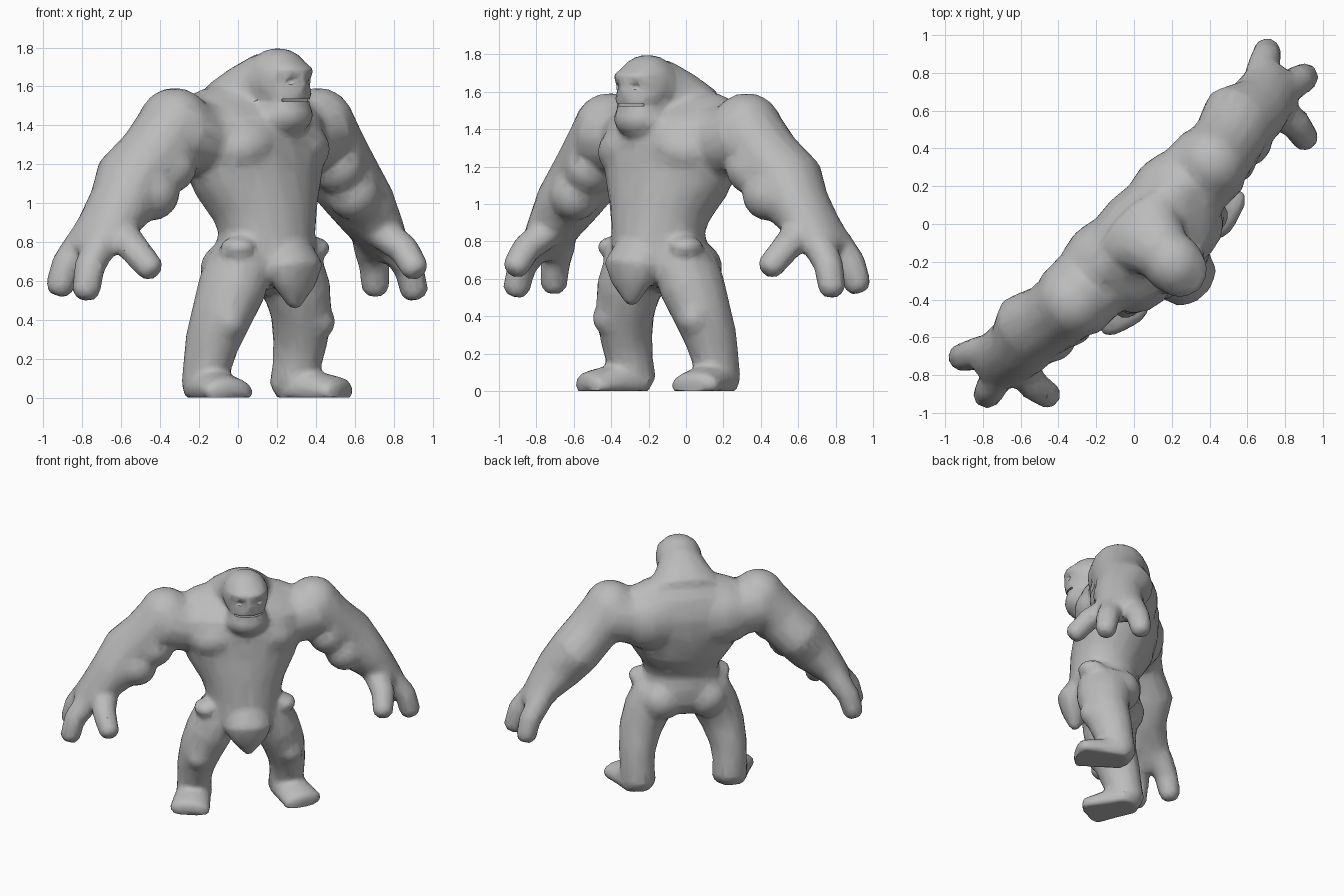
import bpy, bmesh, math
from mathutils import Matrix, Vector

if "Cube" in bpy.data.objects:
    bpy.data.objects.remove(bpy.data.objects["Cube"], do_unlink=True)

stone = bpy.data.materials.new("stone_grey")
stone.use_nodes = True
GREY = (0.5, 0.5, 0.5, 1)
stone.diffuse_color = GREY
stone.node_tree.nodes["Principled BSDF"].inputs["Base Color"].default_value = GREY

bm = bmesh.new()


# sections are (side, forward, height, half width, half depth)
def loft(sections, axis, sign=1, sides=14, cap=0.5):
    """Tube through the sections, with rounded ends; axis is the width direction."""
    pts = [Vector((s * sign, -f, z)) for s, f, z, _, _ in sections]
    rad = [(a, b) for *_, a, b in sections]
    ends = []
    for i, j in ((0, 1), (-1, -2)):
        out = (pts[i] - pts[j]).normalized()
        a, b = rad[i]
        ends.append((pts[i] + out * min(a, b) * cap, (a * 0.6, b * 0.6)))
    pts = [ends[0][0]] + pts + [ends[1][0]]
    rad = [ends[0][1]] + rad + [ends[1][1]]
    rings = []
    for i, p in enumerate(pts):
        t = (pts[min(i + 1, len(pts) - 1)] - pts[max(i - 1, 0)]).normalized()
        u = Vector(axis)
        u = (u - t * u.dot(t)).normalized()
        v = t.cross(u)
        a, b = rad[i]
        turn = [2 * math.pi * k / sides for k in range(sides)]
        rings.append([bm.verts.new(p + u * a * math.cos(w) + v * b * math.sin(w)) for w in turn])
    for r, q in zip(rings, rings[1:]):
        for k in range(sides):
            n = (k + 1) % sides
            bm.faces.new((r[k], r[n], q[n], q[k]))
    bm.faces.new(rings[0][::-1])
    bm.faces.new(rings[-1])


def ball(s, f, z, a, b, c, tilt=0):
    m = Matrix.Translation((s, -f, z)) @ Matrix.Rotation(tilt, 4, 'Y') @ Matrix.Diagonal((a, b, c, 1))
    bmesh.ops.create_uvsphere(bm, u_segments=14, v_segments=9, radius=1, matrix=m)


SIDE, DEPTH = (1, 0, 0), (0, 1, 0)

# torso, from pelvis to shoulders
loft([(0, .22, .58, .22, .17), (0, .20, .67, .27, .24), (0, .20, .76, .27, .25),
      (0, .21, .85, .26, .24), (0, .20, .95, .29, .25), (0, .145, 1.10, .38, .28),
      (0, .12, 1.25, .42, .29), (0, .10, 1.40, .45, .28), (0, .08, 1.50, .38, .22),
      (0, .10, 1.57, .28, .16)], SIDE, sides=20, cap=0.2)
ball(0, .0, 1.30, .20, .16, .22)

# nape rising into the head
loft([(0, .04, 1.50, .29, .18), (0, .12, 1.58, .21, .16), (0, .23, 1.64, .155, .15)], SIDE, cap=0.3)

# loincloth bulge ending in a point
loft([(0, .36, .78, .13, .10), (0, .41, .67, .17, .13), (0, .41, .58, .13, .09),
      (0, .41, .475, .04, .04)], SIDE)

# head, brow, nose, lip and jaw
ball(0, .29, 1.635, .165, .18, .165)
ball(0, .35, 1.68, .15, .145, .05)
ball(0, .42, 1.61, .045, .07, .085)
ball(0, .35, 1.56, .14, .135, .05)
ball(0, .345, 1.455, .15, .14, .11)

for side in (1, -1):
    # chest, shoulder blade, trapezius, buttock and hip flap
    ball(side * .18, .22, 1.30, .21, .18, .15, side * .3)
    ball(side * .25, .0, 1.32, .25, .19, .22)
    ball(side * .25, .04, 1.48, .21, .13, .11, side * .3)
    ball(side * .15, .07, .66, .15, .13, .14)
    ball(side * .27, .27, .77, .09, .10, .06)

    # shoulder yoke, from the breast out to the deltoid
    loft([(.22, .07, 1.33, .23, .20), (.40, .06, 1.34, .22, .20), (.54, .06, 1.37, .22, .20)],
         DEPTH, side)
    ball(side * .52, .06, 1.40, .19, .20, .195)

    # arm down to the palm
    loft([(.53, .06, 1.38, .20, .19), (.66, .04, 1.24, .19, .18), (.78, .0, 1.12, .205, .18),
          (.88, .03, .99, .18, .165), (1.0, .01, .86, .165, .12), (1.08, -.02, .76, .165, .09)],
         DEPTH, side)

    # biceps and forearm swell
    ball(side * .61, .11, 1.19, .14, .15, .14)
    ball(side * .73, .11, 1.05, .14, .14, .14)

    # two fingers and a thumb
    loft([(1.04, -.09, .80, .09, .09), (1.12, -.13, .68, .085, .08), (1.15, -.15, .56, .075, .075)],
         DEPTH, side, 8)
    loft([(1.05, .06, .80, .09, .09), (1.16, .08, .67, .085, .08), (1.195, .09, .54, .075, .075)],
         DEPTH, side, 8)
    loft([(.95, .08, .86, .10, .09), (.98, .23, .76, .085, .08), (.96, .33, .66, .075, .075)],
         SIDE, side, 8)

    # leg, with a knee pad
    loft([(.18, .19, .70, .15, .19), (.235, .19, .56, .165, .19), (.29, .17, .42, .15, .165),
          (.32, .13, .28, .13, .15), (.325, .10, .16, .12, .13), (.32, .08, .05, .125, .125)],
         SIDE, side)
    ball(side * .32, .27, .39, .09, .08, .09)

    # foot with a blunt toe end
    loft([(.31, .05, .05, .12, .09), (.35, .18, .05, .13, .095), (.40, .34, .03, .145, .075)],
         SIDE, side, 12, 0.4)

bmesh.ops.recalc_face_normals(bm, faces=bm.faces)
mesh = bpy.data.meshes.new("body")
bm.to_mesh(mesh)
bm.free()
body = bpy.data.objects.new("body", mesh)
bpy.context.collection.objects.link(body)
bpy.context.view_layer.objects.active = body
body.select_set(True)


def modify(kind, **settings):
    m = body.modifiers.new(kind.lower(), kind)
    for key, value in settings.items():
        setattr(m, key, value)
    bpy.ops.object.modifier_apply(modifier=m.name)


# fuse the masses into one skin and reduce it
modify('REMESH', mode='VOXEL', voxel_size=0.018)
modify('SMOOTH', factor=0.5, iterations=10)
modify('DECIMATE', ratio=0.13)

# mouth slit and eye sockets
bm = bmesh.new()
bmesh.ops.create_cube(bm, matrix=Matrix.Translation((0, -.46, 1.53)) @ Matrix.Diagonal((.20, .11, .012, 1)))
for side in (1, -1):
    ball(side * .085, .475, 1.625, .04, .04, .025)
cut_mesh = bpy.data.meshes.new("face_cutter")
bm.to_mesh(cut_mesh)
bm.free()
cutter = bpy.data.objects.new("face_cutter", cut_mesh)
cutter.hide_render = True
bpy.context.collection.objects.link(cutter)
modify('BOOLEAN', operation='DIFFERENCE', solver='EXACT', object=cutter)
bpy.data.objects.remove(cutter, do_unlink=True)

# flat soles, then turn the figure to its diagonal stance
for v in body.data.vertices:
    v.co.z = max(v.co.z, 0)
body.data.transform(Matrix.Rotation(math.pi / 4, 4, 'Z'))
body.data.materials.clear()
body.data.materials.append(stone)
bpy.ops.object.shade_smooth_by_angle(angle=math.radians(50))
